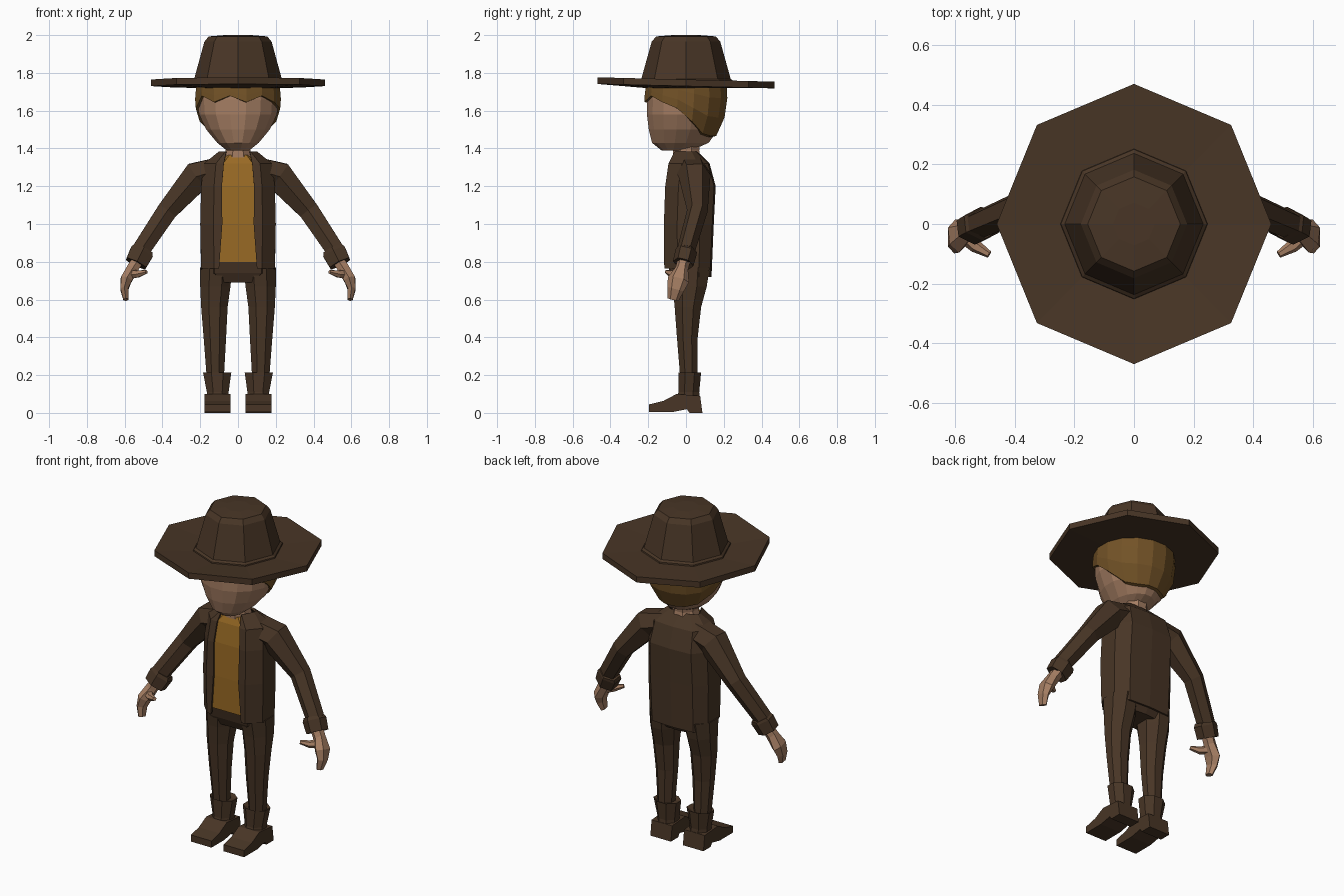
import bpy, bmesh, math
from mathutils import Vector

cube = bpy.data.objects.get("Cube")
if cube:
    bpy.data.objects.remove(cube, do_unlink=True)


def material(name, rgb):
    m = bpy.data.materials.new(name)
    m.use_nodes = True
    m.diffuse_color = (*rgb, 1)
    bsdf = m.node_tree.nodes["Principled BSDF"]
    bsdf.inputs["Base Color"].default_value = (*rgb, 1)
    bsdf.inputs["Roughness"].default_value = 0.9
    return m


BROWN = material("dark brown cloth", (0.065, 0.036, 0.019))
GOLD = material("golden shirt", (0.32, 0.145, 0.018))
HAIR = material("light brown hair", (0.17, 0.085, 0.02))
SKIN = material("skin", (0.38, 0.21, 0.125))


def loft(name, rings, mat, closed=True, caps=True, mirror=False, thickness=0):
    """Skin a list of rings that all have the same number of points."""
    bm = bmesh.new()
    rows = [[bm.verts.new(p) for p in ring] for ring in rings]
    n = len(rows[0])
    for a, b in zip(rows, rows[1:]):
        for i in range(n if closed else n - 1):
            j = (i + 1) % n
            bm.faces.new((a[i], a[j], b[j], b[i]))
    if caps:
        bm.faces.new(rows[0][::-1])
        bm.faces.new(rows[-1])
    bmesh.ops.recalc_face_normals(bm, faces=bm.faces)
    mesh = bpy.data.meshes.new(name)
    bm.to_mesh(mesh)
    bm.free()
    mesh.materials.append(mat)
    obj = bpy.data.objects.new(name, mesh)
    bpy.context.collection.objects.link(obj)
    if thickness:
        mod = obj.modifiers.new("thickness", "SOLIDIFY")
        mod.thickness = thickness
        mod.offset = -1
    if mirror:
        mod = obj.modifiers.new("mirror", "MIRROR")
        mod.use_mirror_merge = False
    return obj


def flat_ring(z, x0, x1, y0, y1, n=8, turn=0.5):
    """Horizontal ring filling the given x and y range."""
    k = 1 / math.cos(math.pi / n) if turn else 1
    cx, cy, rx, ry = (x0 + x1) / 2, (y0 + y1) / 2, (x1 - x0) / 2 * k, (y1 - y0) / 2 * k
    angles = [2 * math.pi * (i + turn) / n for i in range(n)]
    return [(cx + rx * math.cos(a), cy + ry * math.sin(a), z) for a in angles]


def tube(name, path, mat, n=6):
    """Limb along a path of (centre, width, depth), mirrored to both sides."""
    pts = [Vector(p[0]) for p in path]
    rings = []
    for i, (c, w, d) in enumerate(path):
        t = (pts[min(i + 1, len(pts) - 1)] - pts[max(i - 1, 0)]).normalized()
        v = Vector((0, 1, 0))
        v = (v - t * v.dot(t)).normalized()
        u = t.cross(v)
        angles = [2 * math.pi * (k + 0.5) / n for k in range(n)]
        rings.append([pts[i] + u * w * math.cos(a) + v * d * math.sin(a) for a in angles])
    return loft(name, rings, mat, mirror=True)


# Hat: a wide eight-sided brim and a tapered crown
def hat_ring(z, r, tilt=0):
    return [(x, y * 1.02, z - tilt * y) for x, y, z in flat_ring(z, -r, r, -r, r, 8, 0)]


loft("hat_brim", [hat_ring(1.72, 0.21), hat_ring(1.73, 0.46, 0.025),
                  hat_ring(1.765, 0.46, 0.025), hat_ring(1.75, 0.235)], BROWN)
loft("hat_crown", [hat_ring(1.735, 0.25), hat_ring(1.758, 0.245), hat_ring(1.768, 0.232),
                   hat_ring(1.965, 0.178), hat_ring(1.993, 0.155), hat_ring(2.0, 0.07)], BROWN)

# Head: height, half width, front and back of each level
LEVELS = [(1.39, 0.06, -0.13, 0.03), (1.43, 0.11, -0.18, 0.12), (1.5, 0.168, -0.197, 0.17),
          (1.58, 0.207, -0.207, 0.195), (1.66, 0.213, -0.207, 0.205), (1.76, 0.205, -0.195, 0.2)]
SEGS = 16


def head_level(z):
    for a, b in zip(LEVELS, LEVELS[1:]):
        if z <= b[0]:
            t = (z - a[0]) / (b[0] - a[0])
            return [p + (q - p) * t for p, q in zip(a, b)][1:]
    return LEVELS[-1][1:]


def head_point(z, i, grow=0):
    w, f, b = head_level(z)
    return flat_ring(z, -w - grow, w + grow, f - grow, b + grow, SEGS)[i]


loft("head", [[head_point(l[0], i) for i in range(SEGS)] for l in LEVELS], SKIN)
loft("neck", [flat_ring(1.33, -0.08, 0.08, -0.07, 0.08), flat_ring(1.39, -0.065, 0.065, -0.07, 0.07),
              flat_ring(1.46, -0.075, 0.075, -0.08, 0.08)], SKIN)


# Hair: a shell over the head whose lower edge falls from fringe to nape
def hair_edge(i):
    back = math.sin(2 * math.pi * (i + 0.5) / SEGS)
    if back < -0.5:
        return 1.655 + (0.022 if i % 2 else -0.012)
    return 1.65 - 0.19 * min(1, max(0, (back + 0.42) / 1.05))


hair_rings = []
for step in (0, 0.02, 0.35, 0.7, 1):
    grow = -0.005 if step == 0 else 0.014
    hair_rings.append([head_point(hair_edge(i) + (1.755 - hair_edge(i)) * step, i, grow)
                       for i in range(SEGS)])
loft("hair", hair_rings, HAIR)


# Jacket: open at the front, with a lower hem at the back
def half_section(z, gap, w, front, back, drop=0):
    pts = [(gap, front), (w * 0.65, front), (w, front + 0.07), (w, back * 0.5),
           (w * 0.7, back - 0.008), (0, back)]
    return [(x, y, z - (drop if y > 0 else 0)) for x, y in pts]


def full(half):
    return half + [(-x, y, z) for x, y, z in half[-2::-1]]


COAT = [(0.765, 0.1, 0.195, -0.115, 0.135, 0.045), (1.0, 0.083, 0.2, -0.117, 0.147),
        (1.2, 0.085, 0.195, -0.11, 0.157), (1.32, 0.075, 0.18, -0.093, 0.125),
        (1.385, 0.062, 0.1, -0.06, 0.06)]
loft("jacket", [full(half_section(*c)) for c in COAT], BROWN, closed=False, caps=False, thickness=0.012)

# Shirt and trousers top
SHIRT = [(0.8, 0.01, 0.17, -0.104, 0.1), (1.0, 0.01, 0.17, -0.106, 0.11),
         (1.2, 0.01, 0.165, -0.1, 0.11), (1.32, 0.01, 0.12, -0.083, 0.08),
         (1.365, 0.01, 0.07, -0.064, 0.04)]
loft("shirt", [full(half_section(*s)) for s in SHIRT], GOLD)
loft("hips", [full(half_section(z, 0.02, w, f, b)) for z, w, f, b in
              ((0.69, 0.12, -0.06, 0.1), (0.74, 0.193, -0.085, 0.125), (0.81, 0.185, -0.1, 0.11))], BROWN)

# Trouser legs
loft("leg", [flat_ring(0.18, 0.075, 0.165, -0.03, 0.06), flat_ring(0.4, 0.063, 0.182, -0.048, 0.062),
             flat_ring(0.56, 0.055, 0.195, -0.06, 0.08), flat_ring(0.67, 0.04, 0.2, -0.07, 0.11),
             flat_ring(0.77, 0.03, 0.2, -0.085, 0.125)], BROWN, mirror=True)

# Boots: flared shaft and a foot cut from a side profile
loft("boot_shaft", [flat_ring(0.07, 0.05, 0.165, -0.05, 0.075), flat_ring(0.11, 0.05, 0.165, -0.04, 0.07),
                    flat_ring(0.215, 0.035, 0.185, -0.04, 0.08), flat_ring(0.205, 0.06, 0.17, -0.025, 0.065)],
     BROWN, mirror=True)
SOLE = [(-0.195, 0.005), (-0.195, 0.045), (-0.12, 0.063), (-0.05, 0.1), (0.075, 0.09),
        (0.087, 0), (0.018, 0), (0.005, 0.02), (-0.07, 0.005)]
loft("boot_foot", [[(x, y, z) for y, z in SOLE] for x in (0.04, 0.177)], BROWN, mirror=True)

# Arms, cuffs, hands and thumbs
tube("sleeve", [((0.09, 0.03, 1.29), 0.075, 0.09), ((0.215, 0.045, 1.255), 0.09, 0.085),
                ((0.375, 0.06, 1.07), 0.062, 0.055), ((0.515, 0.0, 0.86), 0.055, 0.048)], BROWN)
tube("cuff", [((0.503, 0.005, 0.865), 0.06, 0.055), ((0.51, 0.0, 0.85), 0.072, 0.058),
              ((0.54, -0.015, 0.79), 0.066, 0.056), ((0.535, -0.015, 0.8), 0.045, 0.04)], BROWN)
tube("hand", [((0.53, -0.01, 0.81), 0.035, 0.035), ((0.558, -0.022, 0.765), 0.036, 0.034),
              ((0.592, -0.04, 0.705), 0.035, 0.058), ((0.602, -0.055, 0.655), 0.024, 0.045),
              ((0.593, -0.068, 0.6), 0.016, 0.03)], SKIN)
tube("thumb", [((0.57, -0.035, 0.735), 0.026, 0.03), ((0.53, -0.075, 0.735), 0.021, 0.022),
               ((0.485, -0.102, 0.747), 0.011, 0.012)], SKIN)
